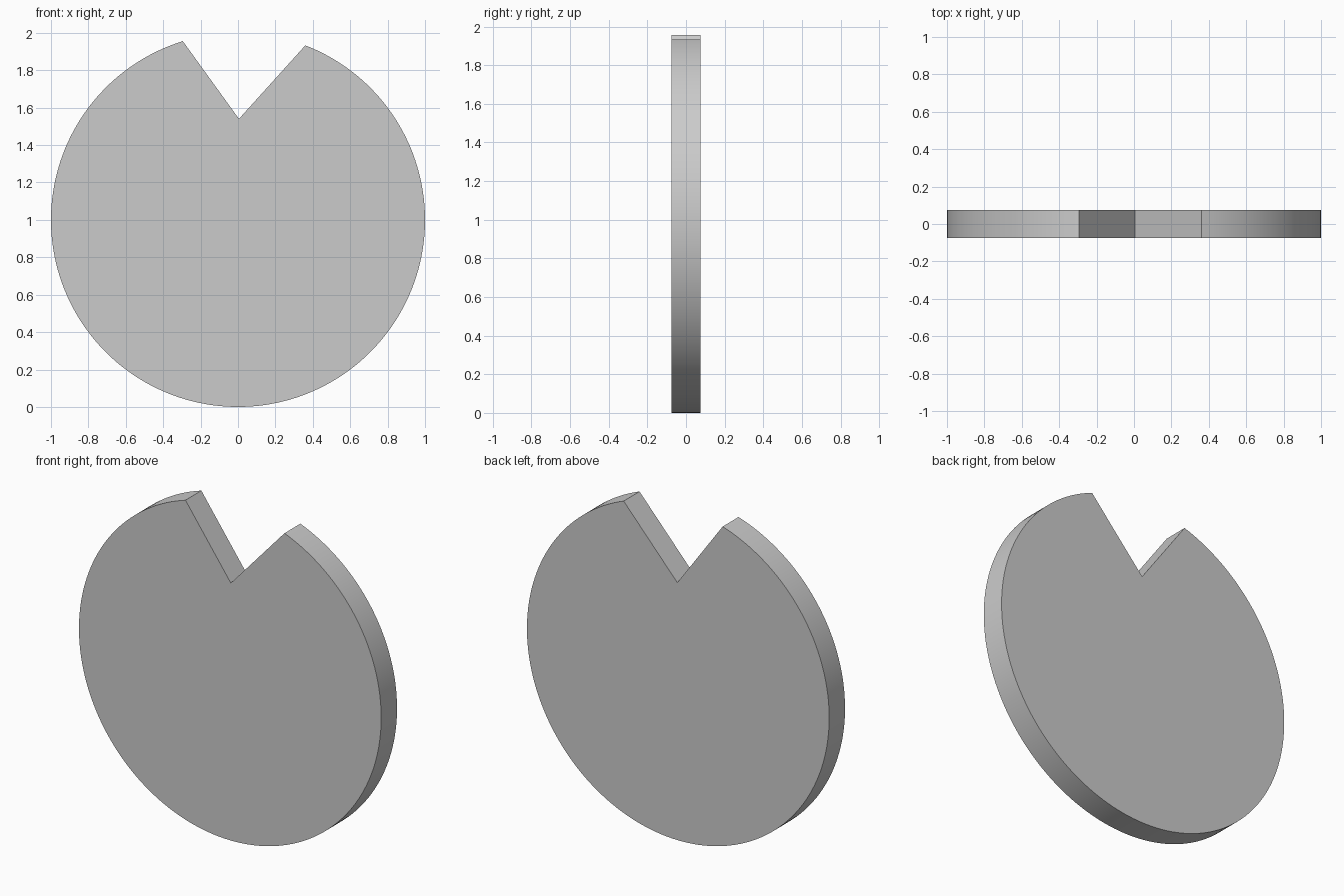
import bpy, bmesh
from math import atan2, sin, cos, pi, sqrt

if "Cube" in bpy.data.objects:
    bpy.data.objects.remove(bpy.data.objects["Cube"])

HALF_T = 0.075
ARC_STEPS = 160
LEFT_X, RIGHT_X = -0.295, 0.36
NOTCH = (0.005, 1.54)

# Disc outline: arc from the left notch lip round the bottom to the right lip
a0 = atan2(sqrt(1 - LEFT_X**2), LEFT_X)
a1 = atan2(sqrt(1 - RIGHT_X**2), RIGHT_X) + 2 * pi
angles = [a0 + (a1 - a0) * i / ARC_STEPS for i in range(ARC_STEPS + 1)]
profile = [(cos(a), 1 + sin(a)) for a in angles] + [NOTCH]

# Extrude the outline through the thickness
bm = bmesh.new()
face = bm.faces.new([bm.verts.new((x, -HALF_T, z)) for x, z in profile])
ext = bmesh.ops.extrude_face_region(bm, geom=[face], use_keep_orig=True)
verts = [g for g in ext["geom"] if isinstance(g, bmesh.types.BMVert)]
bmesh.ops.translate(bm, verts=verts, vec=(0, 2 * HALF_T, 0))
bmesh.ops.recalc_face_normals(bm, faces=bm.faces)

mesh = bpy.data.meshes.new("notched_disc")
bm.to_mesh(mesh)
bm.free()
disc = bpy.data.objects.new("notched_disc", mesh)
bpy.context.collection.objects.link(disc)

# Smooth rim with sharp corners
bpy.context.view_layer.objects.active = disc
disc.select_set(True)
bpy.ops.object.shade_smooth_by_angle(angle=0.5)
